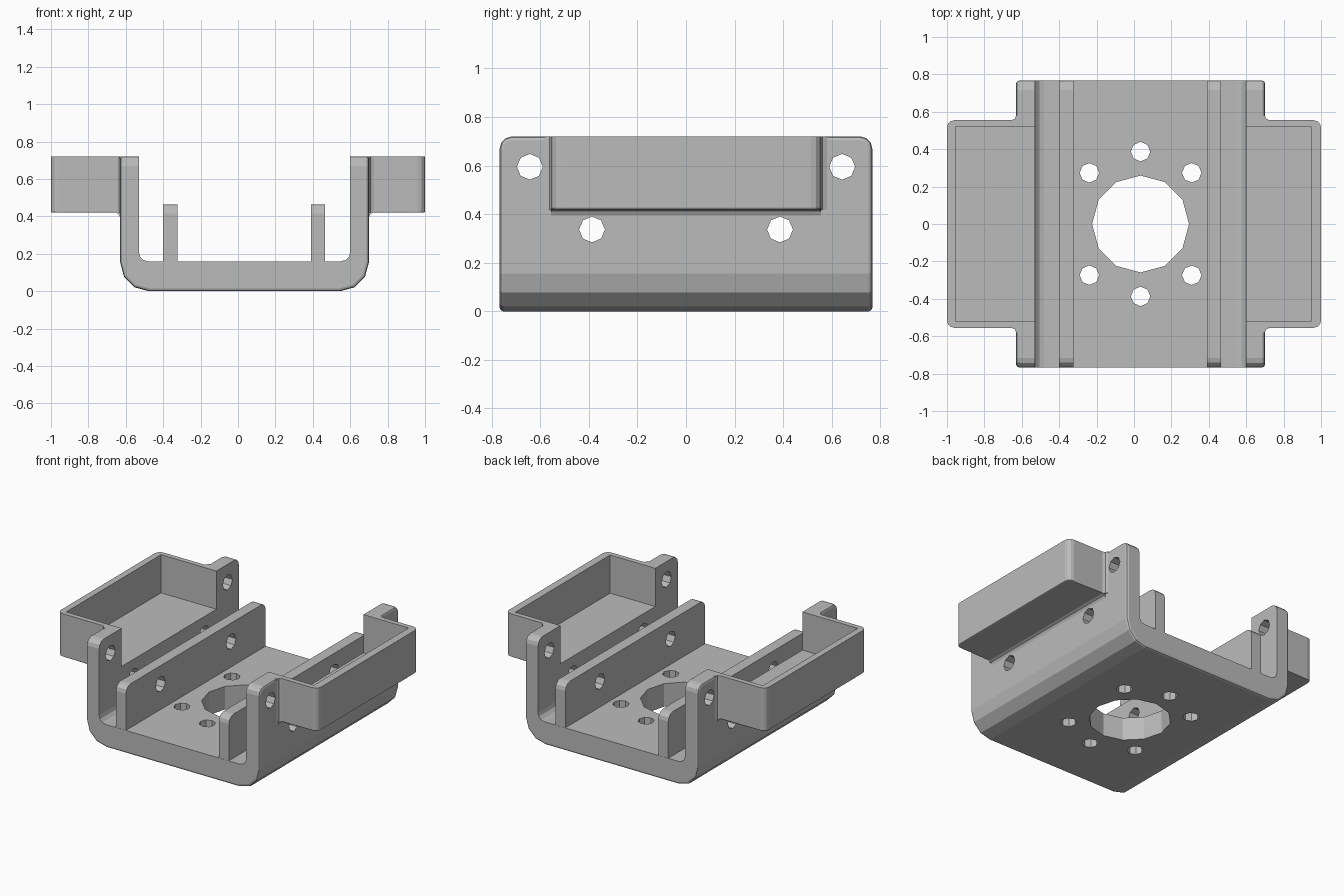
import bpy, bmesh
from math import pi, cos, sin, radians
from mathutils import Matrix, Vector

if "Cube" in bpy.data.objects:
    bpy.data.objects.remove(bpy.data.objects["Cube"])

CX, HALF, TOP, FLOOR = 0.035, 0.767, 0.72, 0.16   # channel centre, half length, heights
OUTER, INNER = 0.665, 0.565                       # wall faces from the channel centre

grey = bpy.data.materials.new("light_grey")
colour = (0.5, 0.5, 0.5, 1)
grey.diffuse_color = colour
grey.use_nodes = True
grey.node_tree.nodes["Principled BSDF"].inputs["Base Color"].default_value = colour


def finish(name, bm):
    bmesh.ops.recalc_face_normals(bm, faces=bm.faces)
    mesh = bpy.data.meshes.new(name)
    bm.to_mesh(mesh)
    bm.free()
    mesh.materials.append(grey)
    ob = bpy.data.objects.new(name, mesh)
    bpy.context.collection.objects.link(ob)
    return ob


def extrude(points, direction):
    bm = bmesh.new()
    face = bm.faces.new([bm.verts.new(p) for p in points])
    out = bmesh.ops.extrude_face_region(bm, geom=[face])
    moved = [v for v in out["geom"] if isinstance(v, bmesh.types.BMVert)]
    bmesh.ops.translate(bm, verts=moved, vec=direction)
    bmesh.ops.recalc_face_normals(bm, faces=bm.faces)
    bm.normal_update()
    return bm


def box(x0, x1, y, z0, z1):
    return extrude([(x0, -y, z0), (x1, -y, z0), (x1, y, z0), (x0, y, z0)], (0, 0, z1 - z0))


def bevel(bm, rule, width, segments):
    edges = [e for e in bm.edges if rule(e)]
    bmesh.ops.bevel(bm, geom=edges, offset=width, segments=segments,
                    profile=0.5, affect='EDGES', clamp_overlap=True)
    bm.normal_update()


def arc(cx, cz, r, a0, a1, steps=3):
    angles = [radians(a0 + (a1 - a0) * i / steps) for i in range(steps + 1)]
    return [(cx + r * cos(a), cz + r * sin(a)) for a in angles]


def end_top(height):
    # crosswise edges at the upper ends of a wall
    def rule(e):
        a, b = (v.co for v in e.verts)
        return (min(a.z, b.z) > height - 0.001 and abs(a.y - b.y) < 0.001
                and abs(a.y) > HALF - 0.001)
    return rule


def drill(x, y, z, r, depth, sides, axis):
    bm = bmesh.new()
    turn = Matrix.Rotation(pi / 2, 4, 'Y') if axis == 'X' else Matrix()
    bmesh.ops.create_cone(bm, cap_ends=True, segments=sides, radius1=r, radius2=r,
                          depth=depth, matrix=Matrix.Translation((x, y, z)) @ turn)
    return finish("cutter", bm)


def combine(target, tool, operation):
    mod = target.modifiers.new(operation.lower(), 'BOOLEAN')
    mod.operation, mod.object, mod.solver = operation, tool, 'EXACT'
    bpy.context.view_layer.objects.active = target
    bpy.ops.object.modifier_apply(modifier=mod.name)
    bpy.data.objects.remove(tool)


# U-shaped channel with rounded inner and outer bends
R, r = 0.155, 0.05
half = ([(INNER, TOP)] + [(OUTER, TOP)] + arc(OUTER - R, R, R, 0, -90))
inside = arc(INNER - r, FLOOR + r, r, -90, 0)
right = inside + half
profile = right + [(-x, z) for x, z in reversed(right)]
bm = extrude([(CX + x, -HALF, z) for x, z in profile], (0, 2 * HALF, 0))
bevel(bm, end_top(TOP), 0.05, 3)


def outer_face(f):
    c = f.calc_center_median()
    side = Vector((c.x - CX, 0, c.z - 0.4))
    return abs(f.normal.y) < 0.1 and f.normal.z < 0.3 and f.normal.dot(side) > 0 and (
        abs(c.x - CX) > INNER + 0.05 or c.z < FLOOR / 2)


bevel(bm, lambda e: sum(outer_face(f) for f in e.link_faces) == 1, 0.015, 2)
channel = finish("channel", bm)


# Open side trays, with filleted roots where they meet the walls
def tray(side, wall, end):
    f, w = 0.025, 0.555
    tip = [(end, -w), (end, w)]
    outline = ([(wall - side * 0.05, -w - f), (wall, -w - f), (wall + side * f * 0.3, -w - f * 0.3),
                (wall + side * f, -w)] + tip +
               [(wall + side * f, w), (wall + side * f * 0.3, w + f * 0.3), (wall, w + f),
                (wall - side * 0.05, w + f)])
    bm = extrude([(x, y, 0.42) for x, y in outline], (0, 0, TOP - 0.42))
    far = lambda v: abs(v.co.x - end) < 0.001
    upright = lambda e: abs(e.verts[0].co.z - e.verts[1].co.z) > 0.1
    bevel(bm, lambda e: upright(e) and all(far(v) for v in e.verts), 0.04, 3)

    def lower_rim(e):
        return (all(v.co.z < 0.421 and abs(v.co.x) > abs(wall) + f - 0.001 for v in e.verts)
                and abs(e.verts[0].co.y + e.verts[1].co.y) + abs(e.verts[0].co.x) > 0.9)
    bevel(bm, lower_rim, 0.025, 2)
    combine(channel, finish("tray", bm), 'UNION')
    # sloped fillet under the tray
    section = [(wall - side * 0.03, 0.395), (wall, 0.395), (wall + side * 0.008, 0.412),
               (wall + side * f, 0.421), (wall + side * f, 0.44), (wall - side * 0.03, 0.44)]
    combine(channel, finish("root", extrude([(x, -w, z) for x, z in section], (0, 2 * w, 0))),
            'UNION')


TRAYS = ((-1, -1.0, -0.955), (1, 1.0, 0.947))
for side, end, pocket in TRAYS:
    tray(side, CX + side * OUTER, end)

# Tray pockets, open towards the channel
for side, end, pocket in TRAYS:
    inner = CX + side * (INNER - 0.05)
    lo, hi = sorted((inner, pocket))
    combine(channel, finish("cutter", box(lo, hi, 0.52, 0.455, TOP + 0.1)), 'DIFFERENCE')

# Upright ribs on the floor
ribs = []
for name, x0 in (("right_rib", -0.40), ("left_rib", 0.39)):
    bm = box(x0, x0 + 0.076, HALF - 0.001, 0.1, 0.465)
    bevel(bm, lambda e: all(v.co.z > 0.46 and abs(v.co.y) > 0.7 for v in e.verts)
          and abs(e.verts[0].co.y - e.verts[1].co.y) < 0.01, 0.05, 3)
    ribs.append(finish(name, bm))

# Bore and bolt holes through the floor
combine(channel, drill(CX, 0, 0.08, 0.259, 0.4, 12, 'Z'), 'DIFFERENCE')
for angle in (45, 90, 135, 225, 270, 315):
    a = radians(angle)
    combine(channel, drill(CX + 0.387 * cos(a), 0.387 * sin(a), 0.08, 0.052, 0.4, 8, 'Z'),
            'DIFFERENCE')

# Cross holes through walls and ribs
for y in (-1, 1):
    combine(channel, drill(CX, y * 0.643, 0.595, 0.053, 3, 8, 'X'), 'DIFFERENCE')
    for part in [channel] + ribs:
        combine(part, drill(CX, y * 0.387, 0.337, 0.053, 3, 8, 'X'), 'DIFFERENCE')
